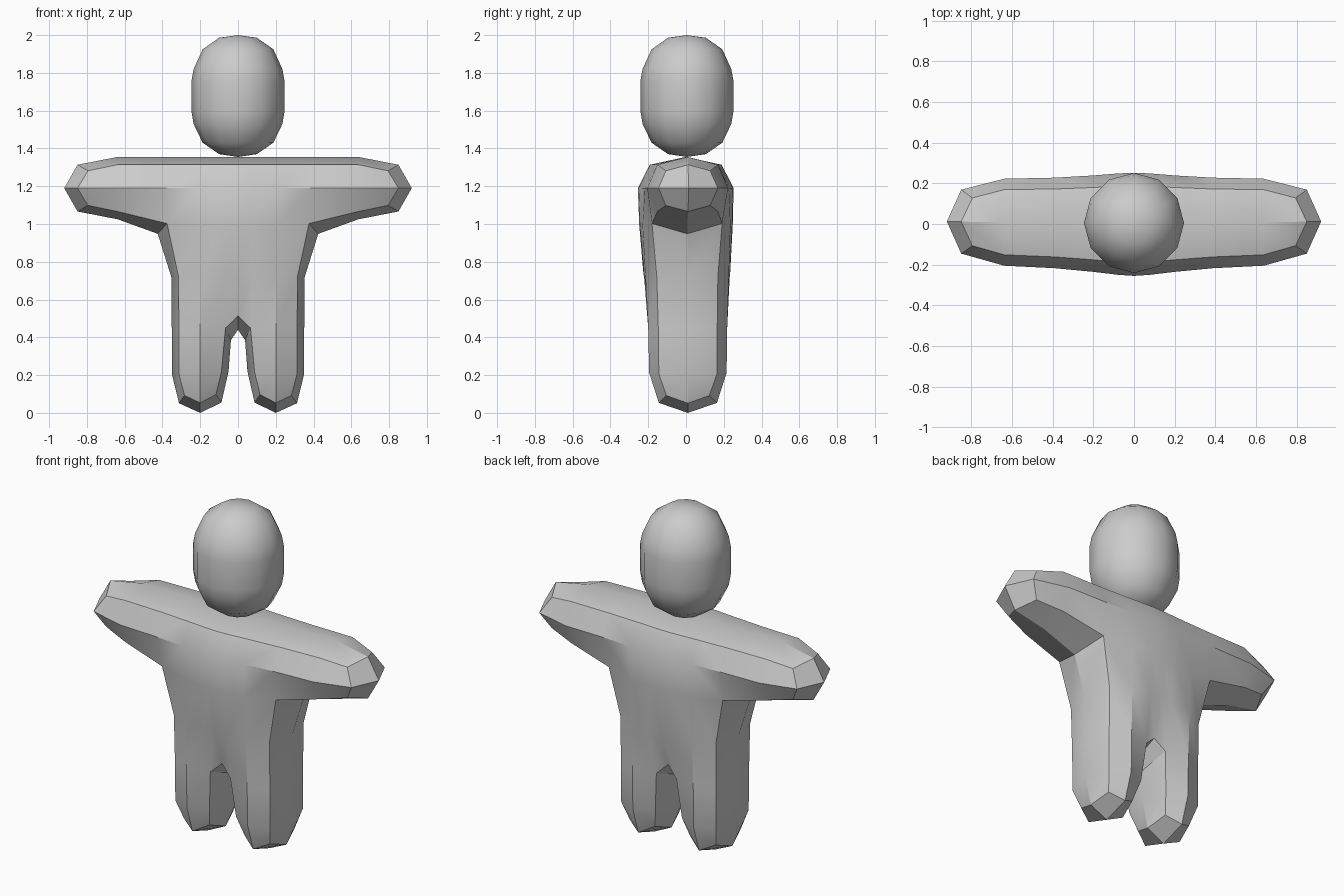
import bpy, bmesh, math

if "Cube" in bpy.data.objects:
    bpy.data.objects.remove(bpy.data.objects["Cube"])


def finish(name, bm, angle):
    bmesh.ops.recalc_face_normals(bm, faces=bm.faces)
    me = bpy.data.meshes.new(name)
    bm.to_mesh(me)
    bm.free()
    ob = bpy.data.objects.new(name, me)
    bpy.context.collection.objects.link(ob)
    bpy.ops.object.select_all(action='DESELECT')
    bpy.context.view_layer.objects.active = ob
    ob.select_set(True)
    return ob


def smooth(ob, angle):
    bpy.context.view_layer.objects.active = ob
    ob.select_set(True)
    bpy.ops.object.shade_smooth_by_angle(angle=math.radians(angle))


# Body cage: a grid of filled cells, front and back sheets joined by side walls
XS = [-0.92, -0.355, -0.05, 0.05, 0.355, 0.92]
ZS = [0.0, 0.42, 1.025, 1.355]
CELLS = {(c, r) for c in (1, 2, 3) for r in (1, 2)} | {(0, 2), (4, 2), (1, 0), (3, 0)}


def cage_point(i, j, back):
    x, z = XS[i], ZS[j]
    if j < 2 and i in (1, 4):
        x = math.copysign(0.35, x)
    if j == 1:
        z = 0.44 if i in (2, 3) else 0.41
    front_y, back_y = -0.195, 0.215            # legs
    if j >= 2:
        if i in (0, 5):
            front_y, back_y = -0.195, 0.22     # hands
        elif i in (1, 4):
            front_y, back_y = -0.215, 0.225    # shoulders
        else:
            front_y, back_y = -0.255, 0.252    # chest
    return x, back_y if back else front_y, z


bm = bmesh.new()
verts = {}


def vert(i, j, back):
    key = (i, j, back)
    if key not in verts:
        verts[key] = bm.verts.new(cage_point(i, j, back))
    return verts[key]


for c, r in sorted(CELLS):
    ring = [(c, r), (c + 1, r), (c + 1, r + 1), (c, r + 1)]
    for back in (0, 1):
        bm.faces.new([vert(i, j, back) for i, j in ring])
    neighbours = [(c, r - 1), (c + 1, r), (c, r + 1), (c - 1, r)]
    for k, n in enumerate(neighbours):
        if n not in CELLS:
            a, b = ring[k], ring[(k + 1) % 4]
            bm.faces.new([vert(*a, 0), vert(*b, 0), vert(*b, 1), vert(*a, 1)])

body = finish("body", bm, 30)
sub = body.modifiers.new("round", 'SUBSURF')
sub.levels = sub.render_levels = 1
sub.use_limit_surface = False
bpy.ops.object.modifier_apply(modifier=sub.name)
smooth(body, 30)

# Head: rounded capsule turned around the vertical axis
PROFILE = [(0, 2.0), (0.1, 1.986), (0.187, 1.925), (0.235, 1.82), (0.246, 1.76),
           (0.246, 1.595), (0.235, 1.53), (0.187, 1.43), (0.1, 1.37), (0, 1.355)]
bm = bmesh.new()
pts = [bm.verts.new((r, 0.005, z)) for r, z in PROFILE]
edges = [bm.edges.new(p) for p in zip(pts, pts[1:])]
bmesh.ops.spin(bm, geom=pts + edges, cent=(0, 0.005, 0), axis=(0, 0, 1),
               angle=math.tau, steps=12, use_duplicate=False)
bmesh.ops.remove_doubles(bm, verts=bm.verts, dist=0.0005)
head = finish("head", bm, 40)
smooth(head, 40)
